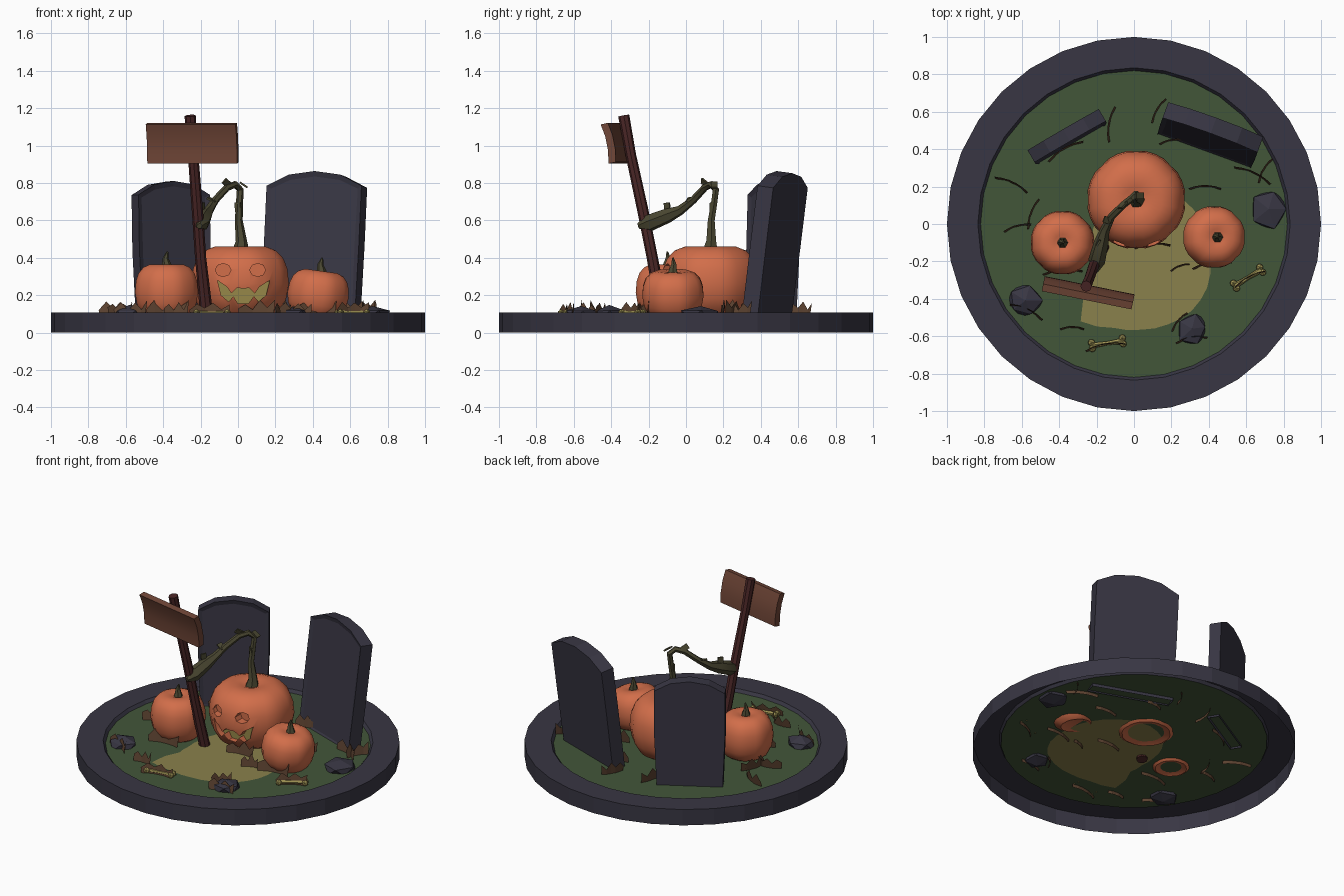
import bpy, bmesh, math, random
from mathutils import Vector, Matrix, Euler

if "Cube" in bpy.data.objects:
    bpy.data.objects.remove(bpy.data.objects["Cube"])
random.seed(4)
GZ = 0.088  # ground level


def mat(name, r, g, b):
    m = bpy.data.materials.new(name)
    m.diffuse_color = [((c / 255 + 0.055) / 1.055) ** 2.4 for c in (r, g, b)] + [1]
    m.use_nodes = True
    m.node_tree.nodes["Principled BSDF"].inputs["Base Color"].default_value = m.diffuse_color
    return m


STONE = mat("dark slate", 56, 54, 67)
GRASS = mat("moss green", 66, 86, 57)
DIRT = mat("dry dirt", 138, 129, 76)
ORANGE = mat("pumpkin orange", 210, 110, 74)
GLOW = mat("mouth olive", 150, 135, 72)
POST = mat("dark red wood", 74, 38, 38)
SIGN = mat("brown wood", 112, 70, 55)
VINE = mat("vine olive", 74, 71, 49)
BONE = mat("old bone", 160, 148, 84)
LEAF = mat("dead leaf brown", 92, 66, 48)


def finish(bm, name, mats, smooth=None, fix=True):
    if fix:
        bmesh.ops.recalc_face_normals(bm, faces=bm.faces)
    me = bpy.data.meshes.new(name)
    bm.to_mesh(me)
    bm.free()
    ob = bpy.data.objects.new(name, me)
    bpy.context.collection.objects.link(ob)
    for m in mats:
        me.materials.append(m)
    if smooth:
        shade(ob, smooth)
    return ob


def shade(ob, deg):
    bpy.ops.object.select_all(action='DESELECT')
    ob.select_set(True)
    bpy.context.view_layer.objects.active = ob
    bpy.ops.object.shade_smooth_by_angle(angle=math.radians(deg))


def skin(bm, rings, mi=0):
    """Quads between successive closed rings of points."""
    vs = [[bm.verts.new(p) for p in r] for r in rings]
    n = len(vs[0])
    for a, b in zip(vs, vs[1:]):
        for i in range(n):
            j = (i + 1) % n
            bm.faces.new((a[i], a[j], b[j], b[i])).material_index = mi
    return vs


def circle(r, z, n):
    return [(r * math.cos(2 * math.pi * i / n), r * math.sin(2 * math.pi * i / n), z) for i in range(n)]


def tube(name, pts, radii, m, n=8, smooth=40):
    """Round bar of varying radius along a path."""
    P = [Vector(p) for p in pts]
    tang = [(P[min(i + 1, len(P) - 1)] - P[max(i - 1, 0)]).normalized() for i in range(len(P))]
    q = Vector((0, 0, 1)).rotation_difference(tang[0])
    rings = []
    for i, (p, r) in enumerate(zip(P, radii)):
        if i:
            q = tang[i - 1].rotation_difference(tang[i]) @ q
        rings.append([p + q @ Vector(c) for c in circle(r, 0, n)])
    bm = bmesh.new()
    vs = skin(bm, rings)
    bm.faces.new(vs[0][::-1])
    bm.faces.new(vs[-1])
    return finish(bm, name, [m], smooth)


# base rim: open underneath, with a small inner lip
bm = bmesh.new()
skin(bm, [circle(1, 0, 32), circle(1, 0.108, 32), circle(0.835, 0.108, 32), circle(0.82, GZ, 32)])
finish(bm, "base_rim", [STONE], fix=False)

# ground with an irregular dirt patch cut into it
patch_r = [0.37, 0.38, 0.39, 0.40, 0.40, 0.37, 0.33, 0.29, 0.27, 0.29, 0.46, 0.39, 0.37, 0.37, 0.38, 0.38]
inner = []
for i in range(32):
    r = (patch_r[i // 2] + patch_r[(i + 1) // 2 % 16]) / 2
    a = 2 * math.pi * i / 32
    inner.append((0.04 + r * math.cos(a), -0.195 + r * math.sin(a), GZ))
bm = bmesh.new()
vs = skin(bm, [circle(0.825, GZ, 32), inner])
bm.faces.new(vs[-1]).material_index = 1
finish(bm, "ground", [GRASS, DIRT], fix=False)

# pumpkins: one lathed, lobed profile reused at three sizes
PROFILE = [(.10, .015), (.15, 0), (.21, .035), (.25, .105), (.265, .185), (.257, .265), (.235, .32),
           (.195, .362), (.14, .383), (.07, .38), (.03, .365)]


def pumpkin(name, x, y, R, h, tilt=0):
    bm = bmesh.new()
    rings = [[(r * c[0], r * c[1], z) for r, z, c in
              [(pr * R / .265 * (1 - .025 * (i % 4 == 0)), pz * h / .383, c)]][0]
             for pr, pz in PROFILE for i, c in enumerate(circle(1, 0, 32))]
    vs = skin(bm, [rings[k * 32:k * 32 + 32] for k in range(len(PROFILE))])
    bm.faces.new(vs[0][::-1])
    bm.faces.new(vs[-1])
    bm.transform(Matrix.Translation((x, y, 0.077)) @ Matrix.Rotation(tilt, 4, 'Y'))
    return finish(bm, name, [ORANGE, GLOW])


big = pumpkin("large_pumpkin", 0.012, 0.13, 0.265, 0.383)
for nm, x, y, R, h, t in (("left", -.382, -.1, .172, .288, 0), ("right", .41, -.07, .167, .255, .14)):
    shade(pumpkin(nm + "_pumpkin", x, y, R, h, t), 40)
    tz = 0.06 + h
    tx = x + t * h
    tube(nm + "_stem", [(tx, y, tz - .01), (tx, y, tz + .02), (tx - .005, y + .005, tz + .05),
                        (tx + .005, y, tz + .085)], [.036, .024, .016, .005], VINE, 6)

# carved face: cutters give the recess floor its own colour
EYE = [(.042 * math.cos(i * math.pi / 4), .035 * math.sin(i * math.pi / 4)) for i in range(8)]
MOUTH = [(-.11, .28), (-.06, .245), (-.035, .21), (-.005, .24), (.03, .235), (.06, .24), (.09, .21),
         (.115, .245), (.17, .28), (.15, .2), (.11, .165), (.085, .195), (.055, .155), (0, .155),
         (-.025, .195), (-.05, .165), (-.09, .2)]
cuts = [([(sx + x, .335 + z) for x, z in EYE], 0) for sx in (-.08, .105)] + [(MOUTH, 1)]
for poly, mi in cuts:
    bm = bmesh.new()
    vs = skin(bm, [[(x, y, z) for x, z in poly] for y in (-.3, -.062)])
    bm.faces.new(vs[0])
    bm.faces.new(vs[1]).material_index = mi
    cutter = finish(bm, "face_cutter", [ORANGE, GLOW])
    cutter.hide_render = True
    md = big.modifiers.new("carve", 'BOOLEAN')
    md.operation, md.solver, md.object = 'DIFFERENCE', 'EXACT', cutter
    bpy.context.view_layer.objects.active = big
    bpy.ops.object.modifier_apply(modifier=md.name)
    bpy.data.objects.remove(cutter)
shade(big, 40)

# long stem that reaches over and grips the post
tube("vine_stem", [(.015, .13, .44), (.018, .135, .49), (.004, .135, .6), (.008, .15, .69), (.012, .16, .765),
                   (-.015, .135, .793), (-.06, .1, .775), (-.12, .04, .71), (-.155, -.03, .655),
                   (-.175, -.1, .625), (-.2, -.2, .585), (-.207, -.255, .57)],
     [.045, .03, .021, .019, .019, .019, .019, .02, .026, .04, .046, .015], VINE, 6)
for i, p in enumerate([(.03, .15, .79), (.0, .14, .67), (-.06, .1, .8), (-.14, .02, .71), (-.19, -.1, .67)]):
    bm = bmesh.new()
    bmesh.ops.create_cube(bm, size=1)
    bm.transform(Matrix.Translation(p) @ Euler((i, .6 + i, i * 2)).to_matrix().to_4x4()
                 @ Matrix.Diagonal((.05, .035, .01, 1)))
    finish(bm, "vine_leaf_%d" % i, [VINE])

# signpost and its slightly warped board
tube("sign_post", [(-.165, -.12, .07), (-.2, -.18, .4), (-.217, -.23, .65), (-.24, -.295, .95), (-.256, -.333, 1.16)],
     [.035, .03, .03, .028, .03], POST, 8)
bm = bmesh.new()
vs = skin(bm, [[(x, y + .012 * (1 - (z / .1) ** 2), z) for y, z in
                ((-.02, -.107), (-.02, -.04), (-.02, .04), (-.02, .107), (.02, .107), (.02, .04), (.02, -.04), (.02, -.107))]
               for x in (-.245, -.12, .0, .12, .245)])
bm.faces.new(vs[0])
bm.faces.new(vs[-1])
bm.transform(Matrix.Translation((-.245, -.366, 1.013)) @ Matrix.Rotation(-.2, 4, 'Z') @ Matrix.Rotation(.2, 4, 'X'))
finish(bm, "sign_board", [SIGN], 35)


# gravestones with a sunken front panel and open underside
def gravestone(name, x, y, yaw, lean, wb, wt, h, t):
    prof = [(-wb, 0), (-wt, h * .5), (-wt, h * .9), (-wt * .55, h * .975), (0, h),
            (wt * .55, h * .975), (wt, h * .9), (wt, h * .5), (wb, 0)]
    bm = bmesh.new()
    vs = skin(bm, [[(px, py, pz) for px, pz in prof] for py in (-t / 2, t / 2)])
    front = bm.faces.new(vs[0])
    bm.faces.new(vs[1])
    bmesh.ops.recalc_face_normals(bm, faces=bm.faces)
    bmesh.ops.inset_region(bm, faces=[front], thickness=.028, depth=-.01)
    bottom = [f for f in bm.faces if all(abs(v.co.z) < 1e-5 for v in f.verts)]
    bmesh.ops.delete(bm, geom=bottom, context='FACES')
    bm.transform(Matrix.Translation((x, y, .075)) @ Matrix.Rotation(yaw, 4, 'Z') @ Matrix.Rotation(lean, 4, 'X'))
    finish(bm, name, [STONE], fix=False)


gravestone("right_gravestone", .39, .43, math.radians(-20), -.13, .265, .27, .79, .09)
gravestone("left_gravestone", -.35, .455, math.radians(30), -.03, .205, .22, .735, .075)

# rocks
for i, (x, y, r) in enumerate([(.72, .08, .105), (-.58, -.41, .09), (.31, -.56, .085)]):
    bm = bmesh.new()
    bmesh.ops.create_icosphere(bm, subdivisions=1, radius=1)
    for v in bm.verts:
        v.co *= random.uniform(.88, 1.1)
    bm.transform(Matrix.Translation((x, y, .095)) @ Matrix.Rotation(i * 1.3, 4, 'Z') @ Matrix.Diagonal((r, r * 1.1, .05, 1)))
    finish(bm, "rock_%d" % i, [STONE])

# bones: shaft with two knobs at each end
for i, (a, b) in enumerate([((.54, -.33), (.68, -.245)), ((-.225, -.65), (-.06, -.625))]):
    A, B = Vector((*a, .105)), Vector((*b, .105))
    tube("bone_shaft_%d" % i, [A, (A + B) / 2, B], [.016, .011, .016], BONE, 6)
    side = (B - A).normalized().cross(Vector((0, 0, 1))) * .016
    for k, c in enumerate((A + side, A - side, B + side, B - side)):
        bm = bmesh.new()
        bmesh.ops.create_icosphere(bm, subdivisions=1, radius=.021, matrix=Matrix.Translation(c))
        finish(bm, "bone_knob_%d_%d" % (i, k), [BONE])


# dead grass: curved, jagged upright strips (x, y, direction in degrees, length)
TUFTS = [(-.11, .53, 80, .18), (-.36, .38, 30, .2), (-.66, .2, -25, .18), (-.62, -.03, 15, .14), (-.53, .05, 70, .16),
         (.14, .6, 60, .14), (.63, .25, -25, .2), (.71, .28, 60, .14), (.38, .18, 0, .16), (.25, -.24, 20, .1),
         (-.15, -.67, 10, .2), (.25, -.53, 50, .12), (-.33, -.57, 0, .12), (.62, -.31, 30, .18), (-.58, -.48, -25, .18),
         (.31, -.63, 10, .16), (-.38, -.27, 5, .2), (.42, -.23, 10, .2), (.1, -.13, 5, .18), (.2, .43, 10, .12)]
for k, (x, y, deg, ln) in enumerate(TUFTS):
    bm = bmesh.new()
    low, high = [], []
    for i in range(6):
        s = i / 5 - .5
        bow = .1 * ln * (1 - 4 * s * s)
        low.append(bm.verts.new((s * ln, bow, -.02)))
        high.append(bm.verts.new((s * ln * 1.1, bow + .012, (.075 if i % 2 else .04) * random.uniform(.8, 1.2))))
    for i in range(5):
        bm.faces.new((low[i], low[i + 1], high[i + 1], high[i]))
    bm.transform(Matrix.Translation((x, y, GZ)) @ Matrix.Rotation(math.radians(deg), 4, 'Z'))
    finish(bm, "dead_grass_%d" % k, [LEAF])
